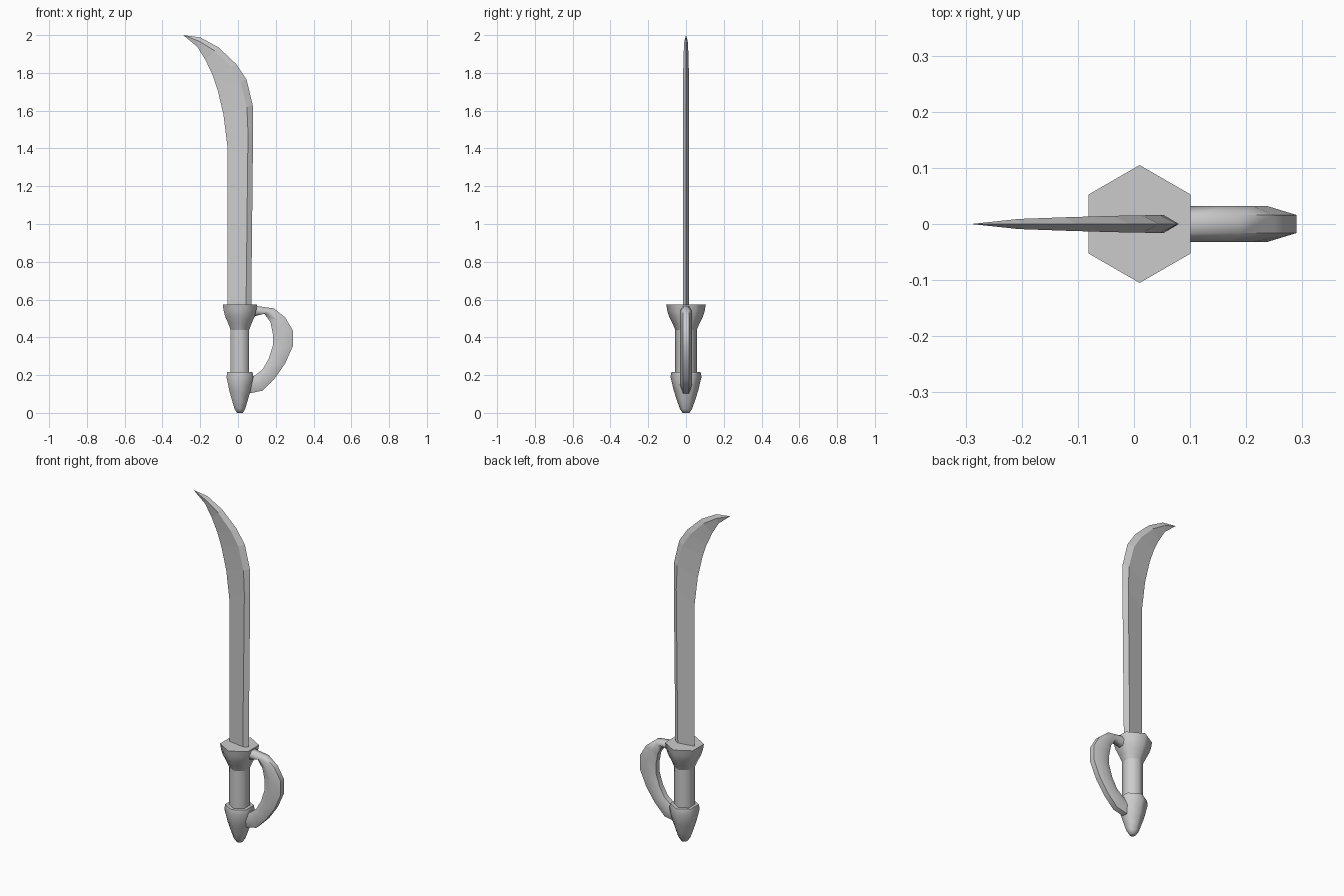
import bpy, math

if "Cube" in bpy.data.objects:
    bpy.data.objects.remove(bpy.data.objects["Cube"])


def make_object(name, verts, faces, smooth_angle=None):
    mesh = bpy.data.meshes.new(name)
    mesh.from_pydata(verts, [], faces)
    obj = bpy.data.objects.new(name, mesh)
    bpy.context.collection.objects.link(obj)
    bpy.ops.object.select_all(action='DESELECT')
    obj.select_set(True)
    bpy.context.view_layer.objects.active = obj
    bpy.ops.object.mode_set(mode='EDIT')
    bpy.ops.mesh.select_all(action='SELECT')
    bpy.ops.mesh.normals_make_consistent(inside=False)
    bpy.ops.object.mode_set(mode='OBJECT')
    if smooth_angle:
        bpy.ops.object.shade_smooth_by_angle(angle=math.radians(smooth_angle))
    return obj


def loft(name, rings, smooth_angle=None, tip=None):
    """Skin equal-sized rings, cap the ends or close to a tip point."""
    n = len(rings[0])
    verts = [p for ring in rings for p in ring]
    faces = [tuple(reversed(range(n)))]
    for r in range(len(rings) - 1):
        for i in range(n):
            j = (i + 1) % n
            faces.append((r*n + i, r*n + j, (r+1)*n + j, (r+1)*n + i))
    last = (len(rings) - 1) * n
    if tip:
        verts.append(tip)
        faces += [(last + i, last + (i+1) % n, len(verts) - 1) for i in range(n)]
    else:
        faces.append(tuple(range(last, last + n)))
    return make_object(name, verts, faces, smooth_angle)


def hex_ring(r, z, cx=0.01):
    return [(cx + r*math.sin(math.pi*k/3), r*math.cos(math.pi*k/3), z) for k in range(6)]


# Hexagonal hilt pieces: (radius, height) profiles
profiles = {
    "grip": [(.057, .19), (.057, .46)],
    "guard_cup": [(.057, .44), (.072, .475), (.090, .51), (.099, .54), (.105, .575)],
    "pommel": [(.018, 0), (.032, .02), (.046, .06), (.064, .115), (.082, .19), (.077, .217)],
}
for name, profile in profiles.items():
    loft(name, [hex_ring(r, z) for r, z in profile], 62)

# Knuckle bow: outer x, z and inner x, z of each flattened hexagonal section
bow = [
    (.05, .57, .05, .50), (.105, .565, .10, .515), (.19, .553, .14, .525),
    (.25, .505, .172, .48), (.29, .437, .185, .415), (.29, .352, .185, .357),
    (.25, .262, .162, .285), (.195, .183, .13, .23), (.13, .118, .09, .198),
    (.045, .10, .045, .185),
]
rings = []
for ox, oz, ix, iz in bow:
    mx, mz = (ox + ix) / 2, (oz + iz) / 2
    rings.append([(ox, -.016, oz), (ox, .016, oz), (mx, .032, mz),
                  (ix, .016, iz), (ix, -.016, iz), (mx, -.032, mz)])
loft("knuckle_bow", rings, 62)

# Blade: outer edge x, z; inner edge x, z; ridge position; half thickness
blade = [
    (.07, .56, -.055, .56, .22, .016), (.08, 1.50, -.056, 1.41, .20, .016),
    (.078, 1.63, -.077, 1.58, .20, .016), (.045, 1.765, -.108, 1.71, .21, .0155),
    (-.008, 1.845, -.135, 1.79, .24, .0145), (-.103, 1.935, -.172, 1.868, .28, .012),
    (-.20, 1.988, -.215, 1.938, .40, .009),
]
rings = []
for ox, oz, ix, iz, t, h in blade:
    rx, rz = ox + (ix - ox)*t, oz + (iz - oz)*t
    rings.append([(ox, 0, oz), (rx, h, rz), (ix, 0, iz), (rx, -h, rz)])
loft("blade", rings, tip=(-.29, 0, 2.0))
